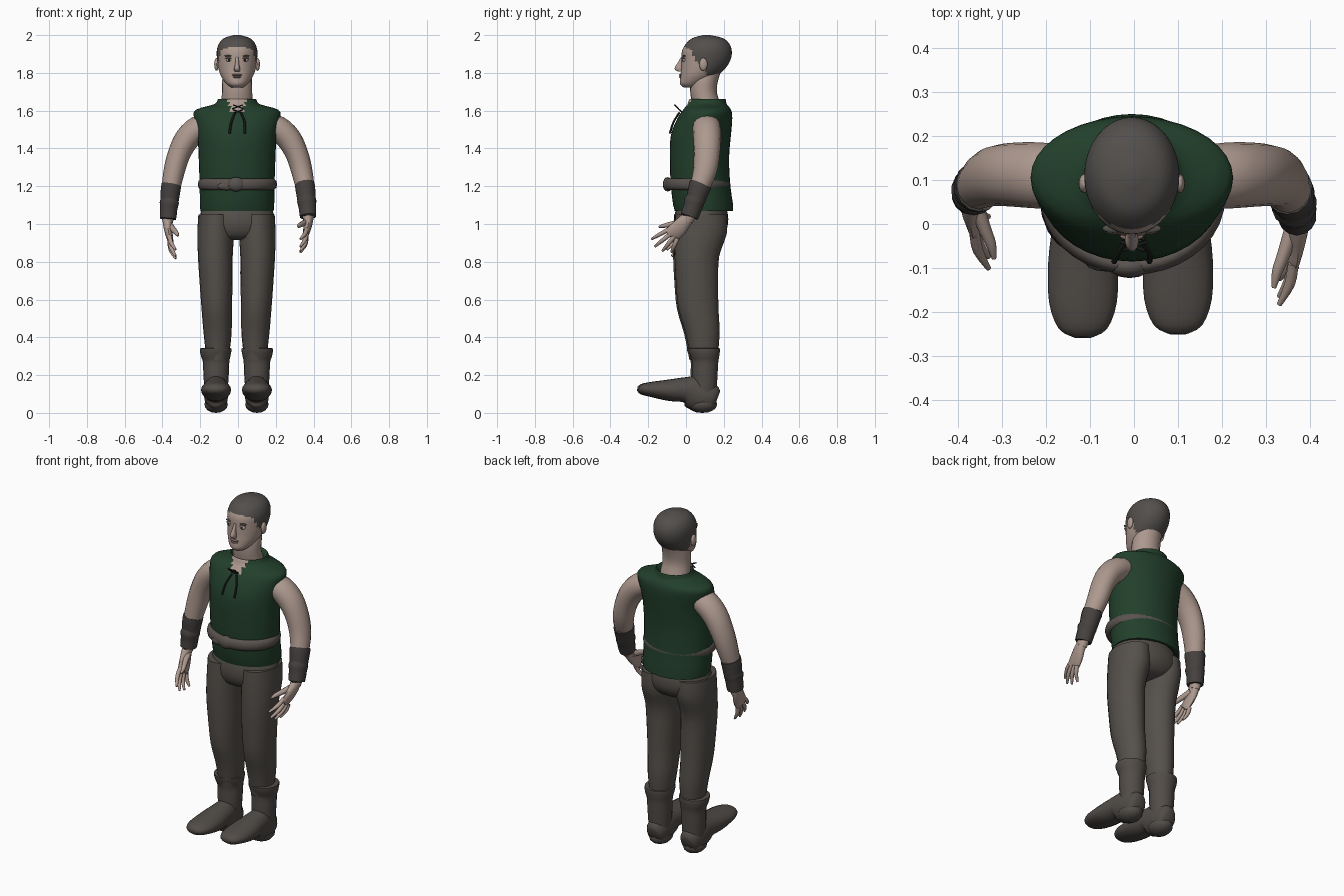
import bpy, bmesh, math
from mathutils import Vector, Matrix

cube = bpy.data.objects.get("Cube")
if cube:
    bpy.data.objects.remove(cube, do_unlink=True)

X, Y = Vector((1, 0, 0)), Vector((0, 1, 0))


def material(name, *rgb):
    m = bpy.data.materials.new(name)
    m.use_nodes = True
    m.diffuse_color = (*rgb, 1)
    bsdf = next(n for n in m.node_tree.nodes if n.type == 'BSDF_PRINCIPLED')
    bsdf.inputs["Base Color"].default_value = (*rgb, 1)
    bsdf.inputs["Roughness"].default_value = 0.9
    return m


SKIN = material("skin", .42, .32, .275)
GREEN = material("green cloth", .016, .05, .024)
PANTS = material("grey brown cloth", .09, .08, .07)
HAIR = material("dark hair", .085, .078, .072)
BOOT = material("boot leather", .082, .072, .064)
LEATHER = material("dark leather", .06, .053, .05)
BELT = material("belt leather", .1, .085, .077)
LIP = material("lips", .24, .16, .14)
WHITE = material("eye white", .5, .47, .44)
DARK = material("dark detail", .015, .02, .016)


def finish(name, bm, mats, rule=None, angle=50):
    """Turn a bmesh into a smooth shaded object, colouring faces by a rule."""
    bmesh.ops.recalc_face_normals(bm, faces=bm.faces)
    for f in bm.faces:
        f.smooth = True
        if rule:
            f.material_index = int(rule(f.calc_center_median()))
    me = bpy.data.meshes.new(name)
    bm.to_mesh(me)
    bm.free()
    me.set_sharp_from_angle(angle=math.radians(angle))
    for m in mats:
        me.materials.append(m)
    ob = bpy.data.objects.new(name, me)
    bpy.context.collection.objects.link(ob)
    return ob


def refine(rings, steps):
    """Catmull-Rom interpolation of the ring table."""
    out, last = [], len(rings) - 1
    for i in range(last):
        a, b, c, d = (rings[min(max(k, 0), last)] for k in range(i - 1, i + 3))
        for s in range(steps):
            t = s / steps
            out.append([q + t / 2 * (r - p + t * (2*p - 5*q + 4*r - e + t * (3*(q - r) + e - p)))
                        for p, q, r, e in zip(a, b, c, d)])
    return out + [list(rings[-1])]


def loft(name, rings, mats, n=16, steps=3, ref=None, rule=None, angle=50):
    """Skin elliptical rings (x, y, z, radius, radius); level unless ref is given."""
    rings = refine(rings, steps)
    pts = [Vector(r[:3]) for r in rings]
    bm = bmesh.new()
    loops = []
    for i, (p, r) in enumerate(zip(pts, rings)):
        u, w = X, Y
        if ref:
            t = (pts[min(i + 1, len(pts) - 1)] - pts[max(i - 1, 0)]).normalized()
            u = (ref - t * ref.dot(t)).normalized()
            w = t.cross(u)
        angles = [2 * math.pi * k / n for k in range(n)]
        loops.append([bm.verts.new(p + u * math.cos(a) * max(r[3], .001)
                                   + w * math.sin(a) * max(r[4], .001)) for a in angles])
    for a, b in zip(loops, loops[1:]):
        for k in range(n):
            j = (k + 1) % n
            bm.faces.new((a[k], a[j], b[j], b[k]))
    bm.faces.new(loops[0])
    bm.faces.new(loops[-1])
    return finish(name, bm, mats, rule, angle)


def ball(name, centre, size, mat, n=12):
    bm = bmesh.new()
    place = Matrix.Translation(centre) @ Matrix.Diagonal((*size, 1))
    bmesh.ops.create_uvsphere(bm, u_segments=n, v_segments=n // 2 + 2, radius=1, matrix=place)
    return finish(name, bm, [mat])


def depth(z, front, back, rx, cx=-.005):
    """Level ring given by its front and back."""
    return (cx, (front + back) / 2, z, rx, (back - front) / 2)


# Tunic with an open V neck
def v_neck(c):
    return c.y < .08 and c.z > 1.575 and abs(c.x + .005) < .015 + (c.z - 1.575) * .45


loft("tunic", [depth(*r) for r in (
    (1.1, -.03, .2, .17), (1.07, -.06, .25, .194), (1.2, -.08, .235, .198),
    (1.35, -.085, .228, .203), (1.47, -.08, .238, .21), (1.56, -.045, .245, .228),
    (1.605, -.015, .238, .218), (1.635, .008, .215, .118), (1.662, .02, .208, .1),
    (1.63, .04, .18, .075))], [GREEN, SKIN], n=36, rule=v_neck, angle=40)

# Neckline lacing
for s in (-1, 1):
    loft("lace_string", [(s*.015, -.035, 1.59, .006, .006), (s*.035, -.066, 1.54, .006, .006),
                         (s*.04 - .005, -.085, 1.48, .007, .007)], [DARK], n=6, ref=X)
    for z in (1.585, 1.61):
        loft("cross_lace", [(-s*.03, 1.57 - z, z, .004, .004),
                            (s*.025, 1.55 - z, z + .02, .004, .004)], [DARK], n=6, ref=Y)

# Rolled belt and knot
bpy.ops.mesh.primitive_torus_add(major_segments=36, minor_segments=10, major_radius=1,
                                 minor_radius=.13, location=(-.003, .06, 1.21))
belt = bpy.context.object
belt.name = "belt"
belt.scale = (.186, .155, .24)
belt.data.materials.append(BELT)
bpy.ops.object.shade_smooth()
ball("belt_knot", (-.01, -.097, 1.21), (.047, .026, .038), BELT)
ball("belt_end", (-.06, -.09, 1.2), (.05, .018, .022), BELT)

# Hips
loft("hips", [depth(*r) for r in (
    (1.12, -.04, .2, .17), (1.05, -.06, .222, .195), (.98, -.058, .218, .198),
    (.93, -.03, .18, .15), (.915, .02, .12, .06))], [PANTS], n=28)

# Legs and boots, mirrored around a slightly offset middle
for s, side in ((1, "left"), (-1, "right")):
    def lower(rings):
        return [(s * (x + .008) - .008, y + (s - 1) * .004, z, a, b) for x, y, z, a, b in rings]

    loft(side + "_trouser_leg", lower([
        (.1, .08, 1.05, .094, .135), (.102, .078, .95, .097, .138), (.104, .058, .83, .092, .118),
        (.1, .058, .7, .088, .112), (.097, .066, .55, .08, .106), (.092, .088, .42, .074, .09),
        (.092, .096, .28, .058, .07)]), [PANTS], n=20)
    loft(side + "_boot_shaft", lower([
        (.1, .1, .1, .06, .062), (.1, .1, .2, .067, .068), (.1, .102, .27, .07, .07),
        (.102, .1, .3, .078, .077), (.102, .096, .34, .083, .084),
        (.1, .096, .34, .06, .06)]), [BOOT], n=18)
    loft(side + "_boot_foot", lower([
        (.1, .168, .08, .03, .035), (.1, .15, .085, .052, .066), (.1, .1, .09, .063, .088),
        (.1, .04, .112, .066, .09), (.1, 0, .122, .07, .068), (.1, -.08, .12, .079, .058),
        (.1, -.17, .124, .077, .042), (.1, -.23, .126, .055, .028),
        (.1, -.25, .128, .02, .01)]), [BOOT], n=18, ref=X)
    ball(side + "_boot_heel", lower([(.1, .09, .045, 0, 0)])[0][:3], (.062, .075, .045), BOOT)

# Arms, hands and bracers; the right forearm hangs straighter
for s, side in ((1, "left"), (-1, "right")):
    elbow = Vector((0, .1, 1.25))
    bend = Matrix.Rotation(math.radians(13), 3, 'X')

    def pose(rings):
        out = []
        for *p, a, b in rings:
            p = Vector(p)
            if s < 0 and p.z < elbow.z:
                p = elbow + bend @ (p - elbow)
            out.append((s * p.x, p.y, p.z, a, b))
        return out

    loft(side + "_arm", pose([
        (.14, .105, 1.53, .07, .06), (.21, .11, 1.505, .075, .068), (.27, .112, 1.45, .073, .066),
        (.312, .11, 1.37, .069, .06), (.338, .1, 1.28, .063, .056), (.357, .066, 1.18, .05, .048),
        (.37, .025, 1.06, .034, .034), (.372, .005, 1.02, .034, .026)]), [SKIN], ref=Y)
    loft(side + "_bracer", pose([
        (.354, .075, 1.2, .046, .044), (.353, .077, 1.21, .06, .053), (.358, .065, 1.175, .056, .053),
        (.362, .052, 1.13, .051, .049), (.364, .044, 1.12, .056, .052), (.367, .036, 1.09, .05, .047),
        (.371, .018, 1.04, .047, .044), (.371, .018, 1.04, .03, .03)]),
        [LEATHER], n=14, steps=2, ref=Y, angle=35)
    loft(side + "_palm", pose([
        (.372, .015, 1.04, .03, .026), (.372, -.01, 1.01, .038, .024), (.366, -.04, .975, .044, .02),
        (.358, -.075, .945, .042, .015), (.355, -.082, .94, .028, .008)]), [SKIN], n=14, ref=Y)
    fingers = (("index", -.09, .972, -.183, .92), ("middle", -.08, .95, -.165, .88),
               ("ring", -.063, .933, -.125, .857), ("little", -.045, .925, -.078, .85))
    for name, y, z, ty, tz in fingers:
        loft(f"{side}_{name}_finger", pose([
            (.362, y, z, .012, .012), (.354, (y + ty) / 2, (z + tz) / 2, .012, .011),
            (.33, ty, tz, .006, .006)]), [SKIN], n=8, ref=X)
    loft(side + "_thumb", pose([
        (.36, -.01, 1.01, .018, .018), (.34, -.07, 1.0, .015, .015), (.325, -.11, .992, .012, .012),
        (.318, -.145, .985, .005, .005)]), [SKIN], n=8, ref=X)

# Neck
loft("neck", [depth(*r) for r in (
    (1.57, .03, .19, .1), (1.64, .03, .18, .085), (1.7, .022, .163, .08),
    (1.76, .025, .17, .079), (1.82, .05, .19, .07))], [SKIN], n=20)


# Head with the hair coloured above a stepped hairline
def hairline(c):
    if c.y < .025:
        return c.z > 1.94 - abs(c.x) * .15
    if c.y < .06:
        return c.z > 1.925 - (c.y - .025) * 2
    return c.z > (1.845 if c.y < .105 else 1.79)


loft("head", [depth(*r) for r in (
    (1.722, -.012, .06, .03), (1.742, -.032, .1, .056), (1.78, -.03, .16, .083),
    (1.82, -.026, .205, .098), (1.87, -.024, .236, .106), (1.92, -.02, .242, .107),
    (1.96, .004, .225, .093), (1.985, .036, .192, .066), (2, .09, .13, .018))],
    [SKIN, HAIR], n=40, steps=5, rule=hairline)

# Face
loft("nose", [(-.005, -.018, 1.885, .008, .008), (-.005, -.03, 1.85, .01, .017),
              (-.005, -.037, 1.822, .016, .026), (-.005, -.03, 1.807, .014, .014)],
     [SKIN], n=10, steps=2)
ball("upper_lip", (-.005, -.028, 1.789, ), (.027, .01, .006), LIP)
ball("lower_lip", (-.005, -.028, 1.778), (.022, .01, .006), LIP)
for s in (-1, 1):
    x = s * .043 - .005
    ball("eye", (x, -.011, 1.868), (.017, .009, .008), WHITE)
    ball("iris", (x, -.017, 1.868), (.007, .005, .007), DARK, 8)
    ball("upper_eyelid", (x, -.012, 1.877), (.02, .011, .004), LIP)
    ball("eyebrow", (x, -.01, 1.89), (.024, .01, .004), HAIR)
    ball("ear", (s * .109 - .005, .092, 1.845), (.012, .022, .034), SKIN)
